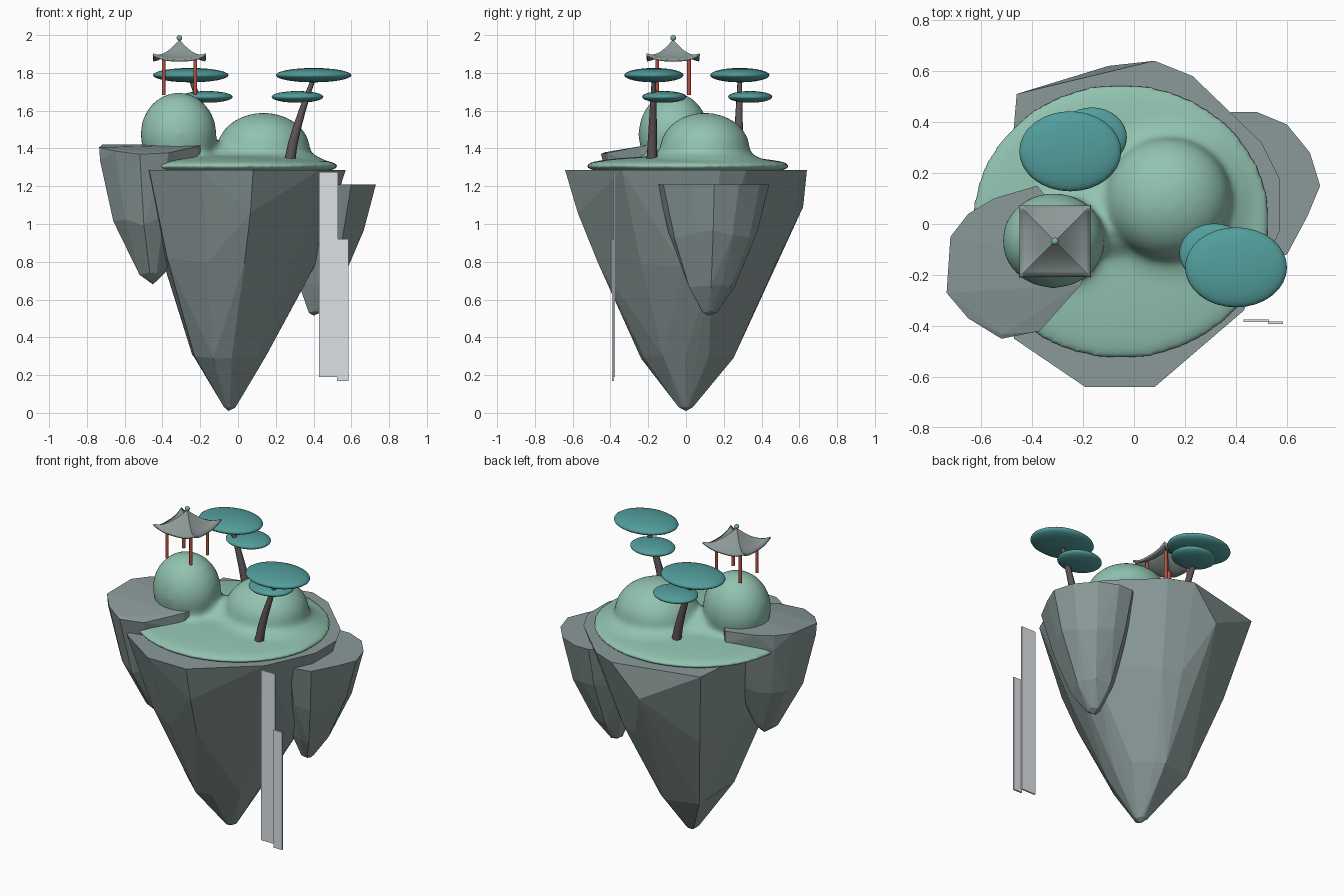
import bpy, bmesh, math, random
from mathutils import Vector

random.seed(4)
if bpy.data.objects.get("Cube"):
    bpy.data.objects.remove(bpy.data.objects["Cube"])


def material(name, code):
    lin = [((c / 255 + 0.055) / 1.055) ** 2.4 for c in bytes.fromhex(code)] + [1]
    m = bpy.data.materials.new(name)
    m.use_nodes = True
    m.diffuse_color = lin
    m.node_tree.nodes["Principled BSDF"].inputs["Base Color"].default_value = lin
    return m


ROCK = material("slate rock", "8a9a99")
GRASS = material("pale green grass", "92c3b0")
LEAF = material("teal foliage", "529e9c")
BARK = material("dark bark", "5e5455")
RED = material("red post", "b9523f")
ROOF = material("roof grey", "8d9998")
WATER = material("pale water", "dde1e5")
JADE = material("jade ball", "72b59c")


def select(ob):
    bpy.ops.object.select_all(action='DESELECT')
    ob.select_set(True)
    bpy.context.view_layer.objects.active = ob


def mesh_object(name, bm, mat, smooth=None):
    bmesh.ops.recalc_face_normals(bm, faces=bm.faces)
    mesh = bpy.data.meshes.new(name)
    bm.to_mesh(mesh)
    bm.free()
    ob = bpy.data.objects.new(name, mesh)
    bpy.context.collection.objects.link(ob)
    mesh.materials.append(mat)
    if smooth:
        select(ob)
        bpy.ops.object.shade_smooth_by_angle(angle=math.radians(smooth))
    return ob


def add_ellipsoid(bm, centre, radii, segments=32):
    new = bmesh.ops.create_uvsphere(bm, u_segments=segments, v_segments=segments // 2, radius=1)
    for v in new["verts"]:
        v.co = Vector(centre) + Vector(a * b for a, b in zip(v.co, radii))


def rock(name, outline, top, rings):
    """Faceted hull: flat outline on top, shrinking jittered rings below."""
    bm = bmesh.new()
    for x, y in outline:
        bm.verts.new((x, y, top(x, y)))
    for scale, z, cx, cy in rings:
        for x, y in outline:
            s = scale * random.uniform(0.93, 1.01)
            bm.verts.new((cx + (x - cx) * s, cy + (y - cy) * s, z + random.uniform(-0.04, 0.04) * scale))
    tip = rings[-1]
    bm.verts.new((tip[2], tip[3], tip[1] - 0.02))
    hull = bmesh.ops.convex_hull(bm, input=bm.verts)
    loose = {g for g in hull["geom_interior"] + hull["geom_unused"] if isinstance(g, bmesh.types.BMVert)}
    bmesh.ops.delete(bm, geom=list(loose), context='VERTS')
    bmesh.ops.dissolve_limit(bm, angle_limit=math.radians(3), verts=bm.verts, edges=bm.edges)
    return mesh_object(name, bm, ROCK)


# Floating rocks
rock("main_rock",
     [(0.57, 0.18), (0.5, 0.32), (0.23, 0.58), (0.08, 0.64), (-0.1, 0.62), (-0.46, 0.51),
      (-0.5, 0.05), (-0.47, -0.45), (-0.19, -0.64), (0.08, -0.64), (0.43, -0.34), (0.57, -0.03)],
     lambda x, y: 1.09 if x == -0.1 else 1.285,
     [(0.9, 1.08, -0.06, 0), (0.75, 0.8, -0.09, 0.01), (0.38, 0.3, -0.095, 0.01), (0.06, 0.03, -0.05, 0)])
rock("right_side_rock",
     [(-0.72, -0.05), (-0.65, 0.04), (-0.55, 0.1), (-0.38, 0.15), (-0.27, 0.02), (-0.18, -0.17),
      (-0.21, -0.24), (-0.37, -0.42), (-0.52, -0.45), (-0.65, -0.37), (-0.735, -0.27)],
     lambda x, y: min(1.42, 1.37 + 0.2 * (y + 0.45)),
     [(0.99, 1.34, -0.45, -0.15), (0.73, 1.02, -0.45, -0.15), (0.25, 0.74, -0.45, -0.15), (0.08, 0.7, -0.45, -0.15)])
rock("left_side_rock",
     [(0.48, 0.44), (0.6, 0.39), (0.69, 0.28), (0.73, 0.15), (0.68, 0.03), (0.6, -0.12),
      (0.47, -0.15), (0.22, 0.0), (0.22, 0.3), (0.38, 0.44)],
     lambda x, y: 1.21,
     [(0.8, 0.95, 0.41, 0.12), (0.43, 0.68, 0.4, 0.12), (0.14, 0.535, 0.4, 0.12)])

# Grass cap: a flat disc fused with two round hills
bm = bmesh.new()
add_ellipsoid(bm, (-0.05, 0.01, 1.307), (0.595, 0.55, 0.055), 64)
add_ellipsoid(bm, (-0.315, -0.065, 1.475), (0.203, 0.188, 0.222))
add_ellipsoid(bm, (0.135, 0.1, 1.395), (0.248, 0.24, 0.195))
add_ellipsoid(bm, (0.12, 0.09, 1.325), (0.34, 0.32, 0.075))
add_ellipsoid(bm, (-0.1, 0.02, 1.34), (0.2, 0.15, 0.09))
grass = mesh_object("grass_cap", bm, GRASS)
fuse = grass.modifiers.new("fuse", 'REMESH')
fuse.mode = 'VOXEL'
fuse.voxel_size = 0.018
fuse.use_smooth_shade = True
soften = grass.modifiers.new("soften", 'SMOOTH')
soften.factor = 0.5
soften.iterations = 16
select(grass)
bpy.ops.object.convert(target='MESH')


# Trees: bent tapered trunk with two flat canopies, leaning to one side
def tree(name, x, y, side):
    curve = bpy.data.curves.new(name + "_trunk", 'CURVE')
    curve.dimensions = '3D'
    curve.bevel_depth = 0.029
    curve.bevel_resolution = 2
    curve.use_fill_caps = True
    path = curve.splines.new('POLY')
    path.points.add(5)
    for i, p in enumerate(path.points):
        t = i / 5
        p.co = (x + side * (0.125 * t ** 1.3 - 0.125), y - 0.01 + 0.01 * t, 1.34 + 0.43 * t, 1)
        p.radius = 1 - 0.6 * t
    trunk = bpy.data.objects.new(name + "_trunk", curve)
    bpy.context.collection.objects.link(trunk)
    curve.materials.append(BARK)
    select(trunk)
    bpy.ops.object.convert(target='MESH')
    bpy.ops.object.shade_smooth_by_angle(angle=math.radians(50))
    bm = bmesh.new()
    add_ellipsoid(bm, (x, y, 1.788), (0.2, 0.157, 0.038))
    add_ellipsoid(bm, (x - side * 0.085, y + 0.055, 1.673), (0.137, 0.117, 0.031))
    mesh_object(name + "_canopy", bm, LEAF, 60)


tree("front_tree", 0.4, -0.17, 1)
tree("back_tree", -0.25, 0.285, -1)

# Pavilion
PX, PY, HALF = -0.31, -0.068, 0.14
for sx in (-1, 1):
    for sy in (-1, 1):
        bm = bmesh.new()
        bmesh.ops.create_cone(bm, cap_ends=True, segments=10, radius1=0.01, radius2=0.01, depth=0.2)
        bmesh.ops.translate(bm, verts=bm.verts, vec=(PX + sx * 0.084, PY + sy * 0.084, 1.782))
        mesh_object("pavilion_post", bm, RED, 50)

bm = bmesh.new()
bmesh.ops.create_grid(bm, x_segments=12, y_segments=12, size=1)
for v in bm.verts:
    near, far = sorted((abs(v.co.x), abs(v.co.y)))
    v.co = (PX + v.co.x * HALF, PY + v.co.y * HALF, 1.872 + 0.105 * (1 - far) ** 1.6 + 0.032 * near ** 3)
# Split each quad along its ridge so the hips stay crisp
for f in list(bm.faces):
    c = f.calc_center_median() - Vector((PX, PY, 0))
    if abs(abs(c.x) - abs(c.y)) < 0.001:
        a = sorted(f.verts, key=lambda v: (v.co.xy - Vector((PX, PY))).length)
        bmesh.utils.face_split(f, a[0], a[-1])
roof = mesh_object("pavilion_roof", bm, ROOF, 25)
thick = roof.modifiers.new("thickness", 'SOLIDIFY')
thick.thickness = 0.012

bm = bmesh.new()
add_ellipsoid(bm, (PX, PY, 1.985), (0.015, 0.015, 0.015), 16)
mesh_object("pavilion_finial", bm, JADE, 60)

# Waterfall strips
for name, x0, x1, y, z0, z1 in (("wide_waterfall", 0.43, 0.53, -0.38, 0.19, 1.275),
                                ("narrow_waterfall", 0.525, 0.585, -0.387, 0.17, 0.92)):
    bm = bmesh.new()
    bmesh.ops.create_cube(bm, size=1)
    for v in bm.verts:
        v.co = ((x0 + x1) / 2 + v.co.x * (x1 - x0), y + v.co.y * 0.009, (z0 + z1) / 2 + v.co.z * (z1 - z0))
    mesh_object(name, bm, WATER)
